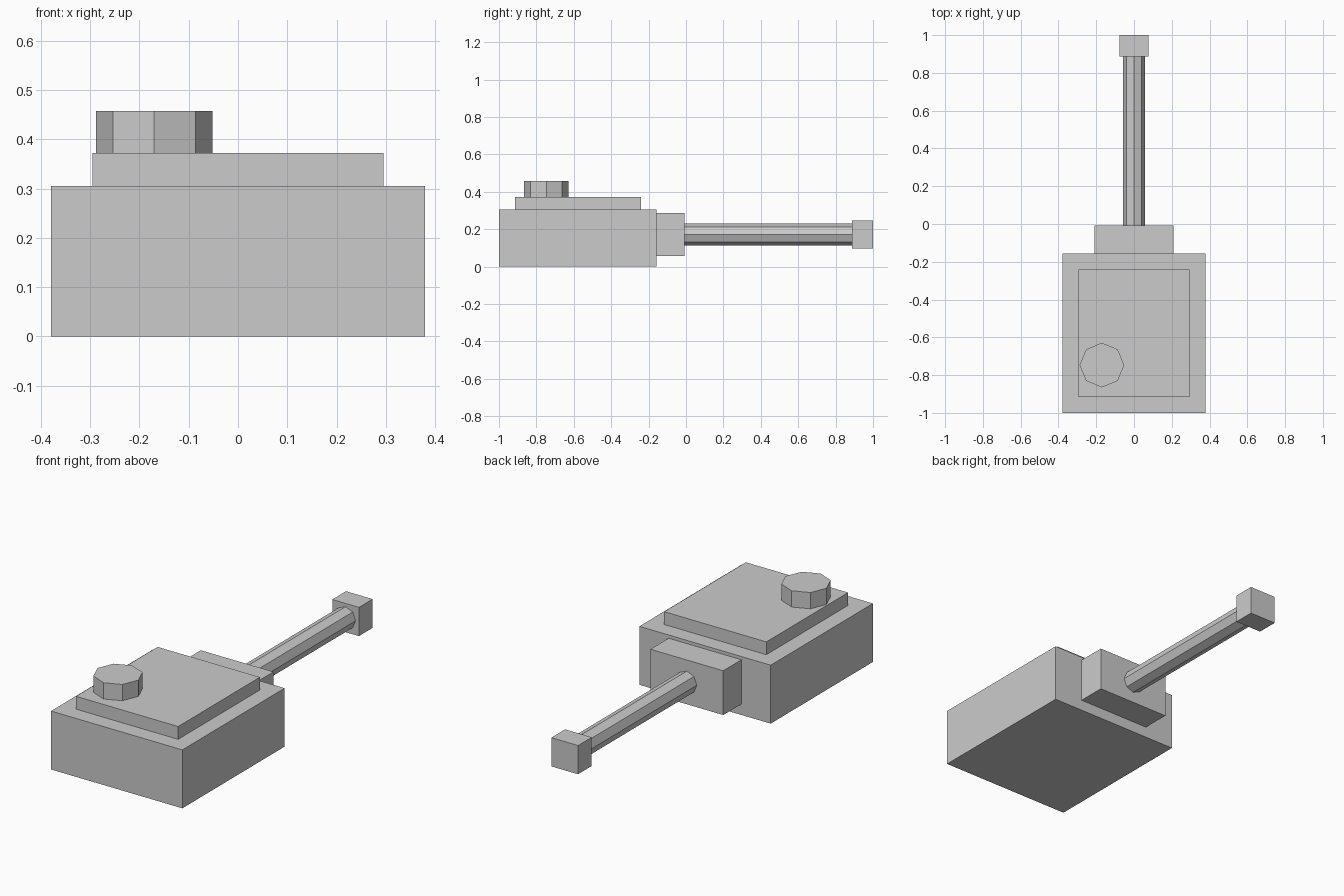
import bpy
import math

cube = bpy.data.objects.get("Cube")
if cube:
    bpy.data.objects.remove(cube, do_unlink=True)

# Single grey paint
GREY = (0.6, 0.6, 0.6, 1.0)
grey = bpy.data.materials.new("plain grey")
grey.use_nodes = True
grey.diffuse_color = GREY
grey.node_tree.nodes["Principled BSDF"].inputs["Base Color"].default_value = GREY


def finish(obj, name):
    obj.name = name
    obj.data.name = name
    obj.data.materials.append(grey)
    bpy.ops.object.transform_apply(location=False, rotation=True, scale=True)


def box(name, xs, ys, zs):
    """Box between the given limits on each axis."""
    spans = (xs, ys, zs)
    bpy.ops.mesh.primitive_cube_add(size=1, location=[sum(s) / 2 for s in spans])
    obj = bpy.context.object
    obj.scale = [s[1] - s[0] for s in spans]
    finish(obj, name)


def octagon(name, radius, length, centre, tilt=0.0):
    """Eight-sided prism with corners on its main axes."""
    bpy.ops.mesh.primitive_cylinder_add(vertices=8, radius=radius, depth=length,
                                        location=centre, rotation=(tilt, 0, 0))
    finish(bpy.context.object, name)


# Turret body with raised roof plate
box("turret_body", (-0.379, 0.379), (-1.0, -0.157), (0.0, 0.305))
box("roof_plate", (-0.295, 0.295), (-0.915, -0.241), (0.305, 0.372))

# Hatch on the roof
octagon("hatch", 0.118, 0.085, (-0.17, -0.747, 0.4145))

# Gun mount, barrel and square muzzle
AXIS_Z = 0.172
box("gun_mount", (-0.21, 0.21), (-0.157, -0.007), (0.057, 0.288))
octagon("barrel", 0.058, 0.894, (0, 0.44, AXIS_Z), math.pi / 2)
box("muzzle", (-0.077, 0.077), (0.887, 1.0), (AXIS_Z - 0.075, AXIS_Z + 0.075))
